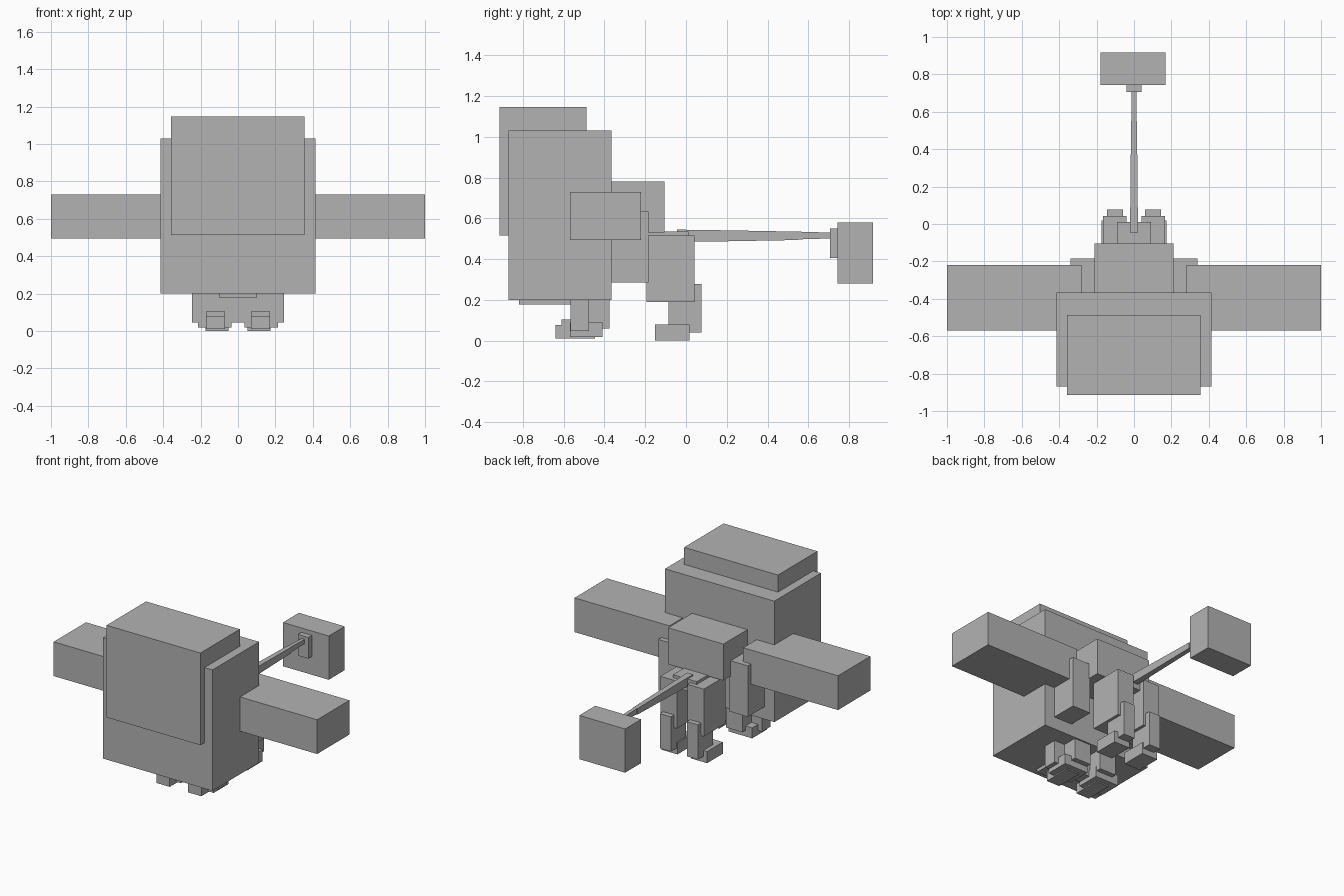
import bpy
import bmesh

grey = bpy.data.materials.new("plain grey")
grey.diffuse_color = (0.45, 0.45, 0.45, 1)


def box(name, x, y, z, end=None):
    """Box from ranges; end = (half width, z low, z high) tapers the rear."""
    bm = bmesh.new()
    bmesh.ops.create_cube(bm, size=1)
    for v in bm.verts:
        back = v.co.y > 0
        xr, zr = x, z
        if back and end:
            xr, zr = (-end[0], end[0]), end[1:]
        v.co = (xr[v.co.x > 0], y[back], zr[v.co.z > 0])
    me = bpy.data.meshes.new(name)
    bm.to_mesh(me)
    bm.free()
    me.materials.append(grey)
    ob = bpy.data.objects.new(name, me)
    bpy.context.collection.objects.link(ob)
    return ob


def pair(name, x, y, z):
    box("right_" + name, x, y, z)
    box("left_" + name, (-x[1], -x[0]), y, z)


# Head, face block and chin
box("head", (-0.415, 0.415), (-0.87, -0.365), (0.20, 1.03))
box("face_block", (-0.357, 0.355), (-0.915, -0.487), (0.515, 1.147))
box("chin", (-0.10, 0.10), (-0.82, -0.56), (0.178, 0.22))

# Side blocks
pair("side_block", (0.28, 1.0), (-0.57, -0.22), (0.495, 0.73))

# Body and hips
box("body", (-0.21, 0.21), (-0.38, -0.105), (0.53, 0.78))
box("hips", (-0.09, 0.09), (-0.18, 0.012), (0.45, 0.535))

# Front legs
pair("shoulder", (0.20, 0.34), (-0.365, -0.185), (0.285, 0.635))
box("chest_guard", (-0.245, 0.245), (-0.567, -0.475), (0.047, 0.23))
pair("front_leg", (0.04, 0.165), (-0.475, -0.375), (0.06, 0.23))
pair("front_paw", (0.035, 0.215), (-0.57, -0.41), (0.018, 0.09))
pair("front_toe", (0.07, 0.17), (-0.64, -0.447), (0.01, 0.078))
pair("front_toe_top", (0.07, 0.17), (-0.61, -0.50), (0.055, 0.105))

# Hind legs
pair("thigh", (0.04, 0.165), (-0.193, 0.042), (0.19, 0.515))
pair("hind_shin", (0.06, 0.145), (-0.085, 0.02), (0.075, 0.21))
pair("hind_heel", (0.06, 0.145), (0.0, 0.077), (0.04, 0.278))
pair("hind_foot", (0.052, 0.173), (-0.152, 0.018), (0.0, 0.08))

# Tapering tail with a block at the tip
box("tail_base", (-0.022, 0.022), (-0.045, 0.16), (0.485, 0.545), (0.019, 0.487, 0.542))
box("tail_middle", (-0.019, 0.019), (0.16, 0.55), (0.487, 0.542), (0.016, 0.494, 0.535))
box("tail_end", (-0.013, 0.013), (0.55, 0.72), (0.497, 0.535), (0.012, 0.502, 0.53))
box("tail_collar", (-0.04, 0.04), (0.706, 0.75), (0.405, 0.55))
box("tail_block", (-0.18, 0.168), (0.744, 0.917), (0.28, 0.58))
